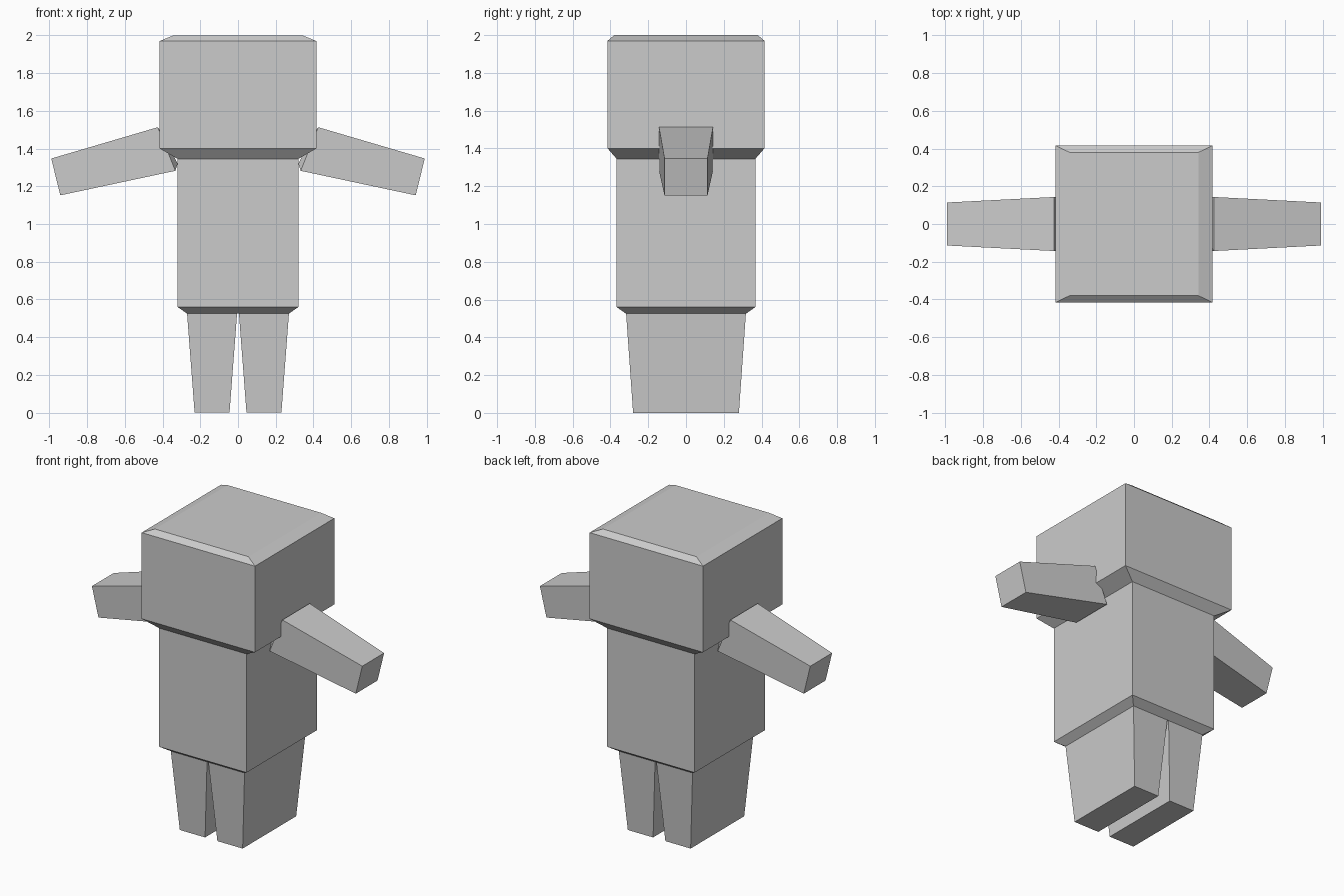
import bpy, bmesh

if "Cube" in bpy.data.objects:
    bpy.data.objects.remove(bpy.data.objects["Cube"])

grey = bpy.data.materials.new("light_grey")
grey.diffuse_color = (0.6, 0.6, 0.6, 1)
grey.use_nodes = True
grey.node_tree.nodes["Principled BSDF"].inputs["Base Color"].default_value = grey.diffuse_color


def rect(x0, x1, y, z):
    """Horizontal rectangular ring."""
    return [(x0, -y, z), (x1, -y, z), (x1, y, z), (x0, y, z)]


def section(top, bottom, y):
    """Upright arm ring from its top and bottom (x, z) points."""
    return [(x, s * y, z) for (x, z), s in
            ((top, -1), (top, 1), (bottom, 1), (bottom, -1))]


def loft(name, rings, cap_start=False, cap_end=False, mirror=False):
    bm = bmesh.new()
    loops = [[bm.verts.new(p) for p in ring] for ring in rings]
    for a, b in zip(loops, loops[1:]):
        for i in range(4):
            j = (i + 1) % 4
            bm.faces.new((a[i], a[j], b[j], b[i]))
    if cap_start:
        bm.faces.new(loops[0][::-1])
    if cap_end:
        bm.faces.new(loops[-1])
    bmesh.ops.recalc_face_normals(bm, faces=bm.faces)
    mesh = bpy.data.meshes.new(name)
    bm.to_mesh(mesh)
    bm.free()
    mesh.materials.append(grey)
    obj = bpy.data.objects.new(name, mesh)
    bpy.context.collection.objects.link(obj)
    if mirror:
        obj.modifiers.new("mirror", "MIRROR").use_mirror_merge = False
    return obj


# Head: flared underside, straight sides, bevelled crown
loft("head", [rect(-0.32, 0.32, 0.367, 1.345), rect(-0.415, 0.415, 0.415, 1.40),
              rect(-0.415, 0.415, 0.415, 1.97), rect(-0.342, 0.342, 0.38, 2.0)],
     cap_end=True)

# Torso: tapers in to the hips at the bottom
loft("torso", [rect(-0.27, 0.27, 0.317, 0.525), rect(-0.32, 0.32, 0.367, 0.56),
               rect(-0.32, 0.32, 0.367, 1.345)], cap_start=True)

# Legs: one tapered block, mirrored
loft("legs", [rect(0.045, 0.23, 0.28, 0), rect(0.005, 0.27, 0.317, 0.525)],
     cap_start=True, mirror=True)

# Arms: narrow shoulder root, then a tapered block sloping down, mirrored
loft("arms", [section((0.41, 1.49), (0.32, 1.32), 0.11),
              section((0.425, 1.513), (0.332, 1.282), 0.143),
              section((0.99, 1.347), (0.942, 1.152), 0.114)],
     cap_end=True, mirror=True)
